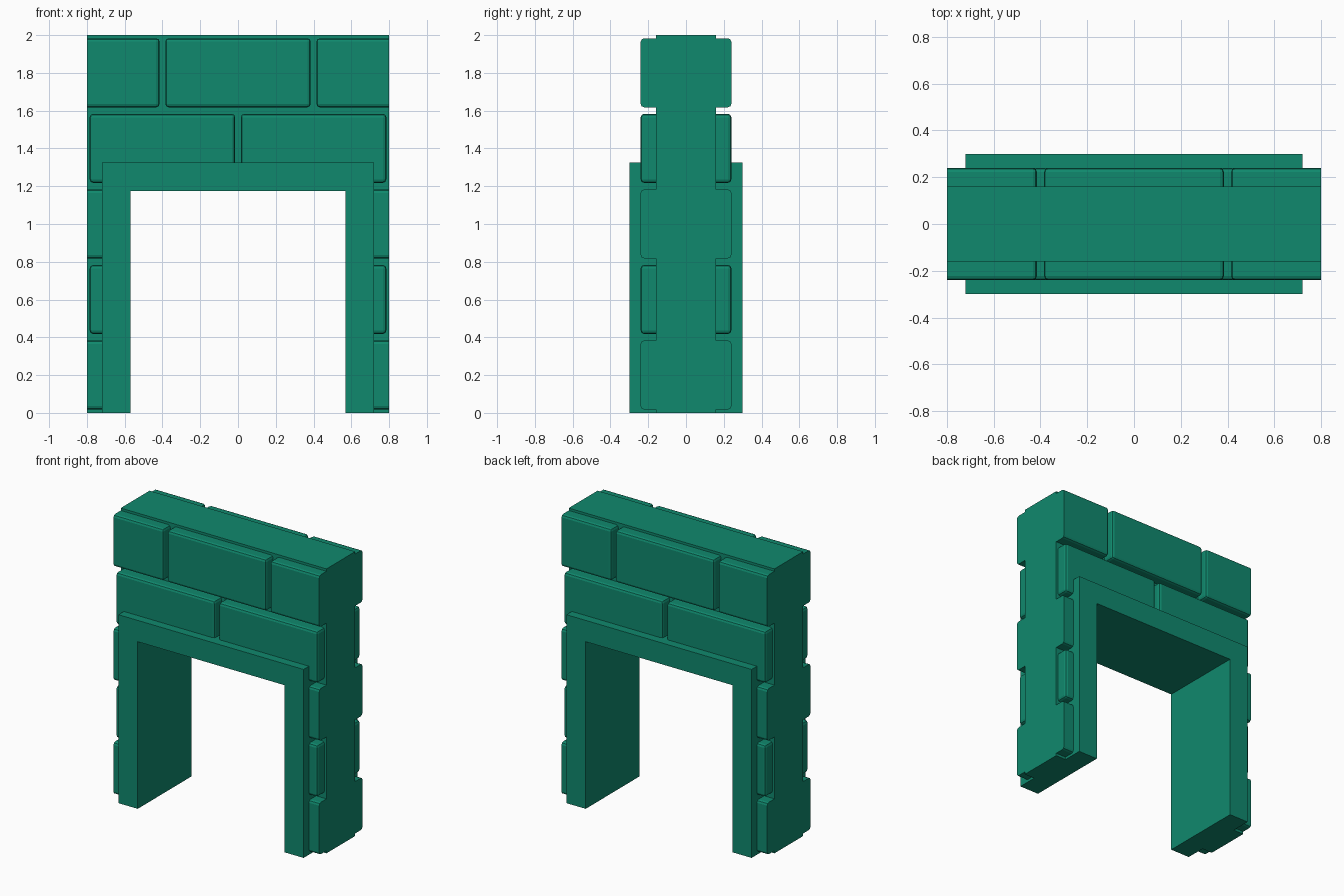
import bpy
import bmesh

default_cube = bpy.data.objects.get("Cube")
if default_cube:
    bpy.data.objects.remove(default_cube, do_unlink=True)

GREEN = (0.005, 0.25, 0.155, 1)
green = bpy.data.materials.new("teal green")
green.use_nodes = True
green.diffuse_color = GREEN
green.node_tree.nodes["Principled BSDF"].inputs["Base Color"].default_value = GREEN

HALF_WIDTH, HEIGHT = 0.8, 2.0
CORE_Y, BRICK_Y, FRAME_Y = 0.16, 0.24, 0.3
FRAME_X, FRAME_TOP = 0.72, 1.325
OPEN_X, OPEN_TOP = 0.57, 1.175
COURSE, JOINT, ROUND = 0.4, 0.015, 0.018


def add_object(name, bm):
    bmesh.ops.recalc_face_normals(bm, faces=bm.faces)
    mesh = bpy.data.meshes.new(name)
    bm.to_mesh(mesh)
    bm.free()
    mesh.materials.append(green)
    obj = bpy.data.objects.new(name, mesh)
    bpy.context.collection.objects.link(obj)
    return obj


def arch(name, outer, top, inner, inner_top, depth):
    """Doorway-shaped profile extruded through the wall."""
    outline = [(-outer, 0), (-outer, top), (outer, top), (outer, 0),
               (inner, 0), (inner, inner_top), (-inner, inner_top), (-inner, 0)]
    bm = bmesh.new()
    face = bm.faces.new([bm.verts.new((x, -depth, z)) for x, z in outline])
    result = bmesh.ops.extrude_face_region(bm, geom=[face])
    verts = [v for v in result["geom"] if isinstance(v, bmesh.types.BMVert)]
    bmesh.ops.translate(bm, verts=verts, vec=(0, 2 * depth, 0))
    return add_object(name, bm)


def brick(name, x0, x1, row, mirror_x):
    """Rounded front brick; its wall side and any trimmed end stay square."""
    z0 = row * COURSE + 0.018
    z1 = z0 + COURSE - 0.035
    bm = bmesh.new()
    bmesh.ops.create_cube(bm, size=1)
    for v in bm.verts:
        v.co.x = x1 if v.co.x > 0 else x0
        v.co.y = -CORE_Y if v.co.y > 0 else -BRICK_Y
        v.co.z = z1 if v.co.z > 0 else z0

    def square(edge):
        a, b = (v.co for v in edge.verts)
        at_wall = all(abs(p.y + CORE_Y) < 1e-4 for p in (a, b))
        at_end = all(abs(p.x - HALF_WIDTH) < 1e-4 for p in (a, b))
        at_frame = all(abs(p.x - FRAME_X) < 1e-4 for p in (a, b))
        return at_wall or at_end or at_frame

    bmesh.ops.bevel(bm, geom=[e for e in bm.edges if not square(e)],
                    offset=ROUND, segments=2, profile=0.5, affect='EDGES')
    obj = add_object(name, bm)
    # Repeat on the back, and on the other side where needed
    mirror = obj.modifiers.new("Mirror", 'MIRROR')
    mirror.use_axis = (mirror_x, True, False)
    mirror.use_mirror_merge = False


# Wall and door frame
arch("wall_core", HALF_WIDTH, HEIGHT, FRAME_X, FRAME_TOP, CORE_Y)
arch("door_frame", FRAME_X, FRAME_TOP, OPEN_X, OPEN_TOP, FRAME_Y)

# Bricks beside the frame, alternating trimmed and whole ends
for row in range(3):
    end = HALF_WIDTH - JOINT if row % 2 else HALF_WIDTH
    brick(f"jamb_bricks_{row + 1}", FRAME_X, end, row, True)

# Courses above the opening
brick("lintel_bricks", JOINT, HALF_WIDTH - JOINT, 3, True)
brick("top_middle_bricks", -COURSE + JOINT, COURSE - JOINT, 4, False)
brick("top_end_bricks", COURSE + JOINT, HALF_WIDTH, 4, True)
